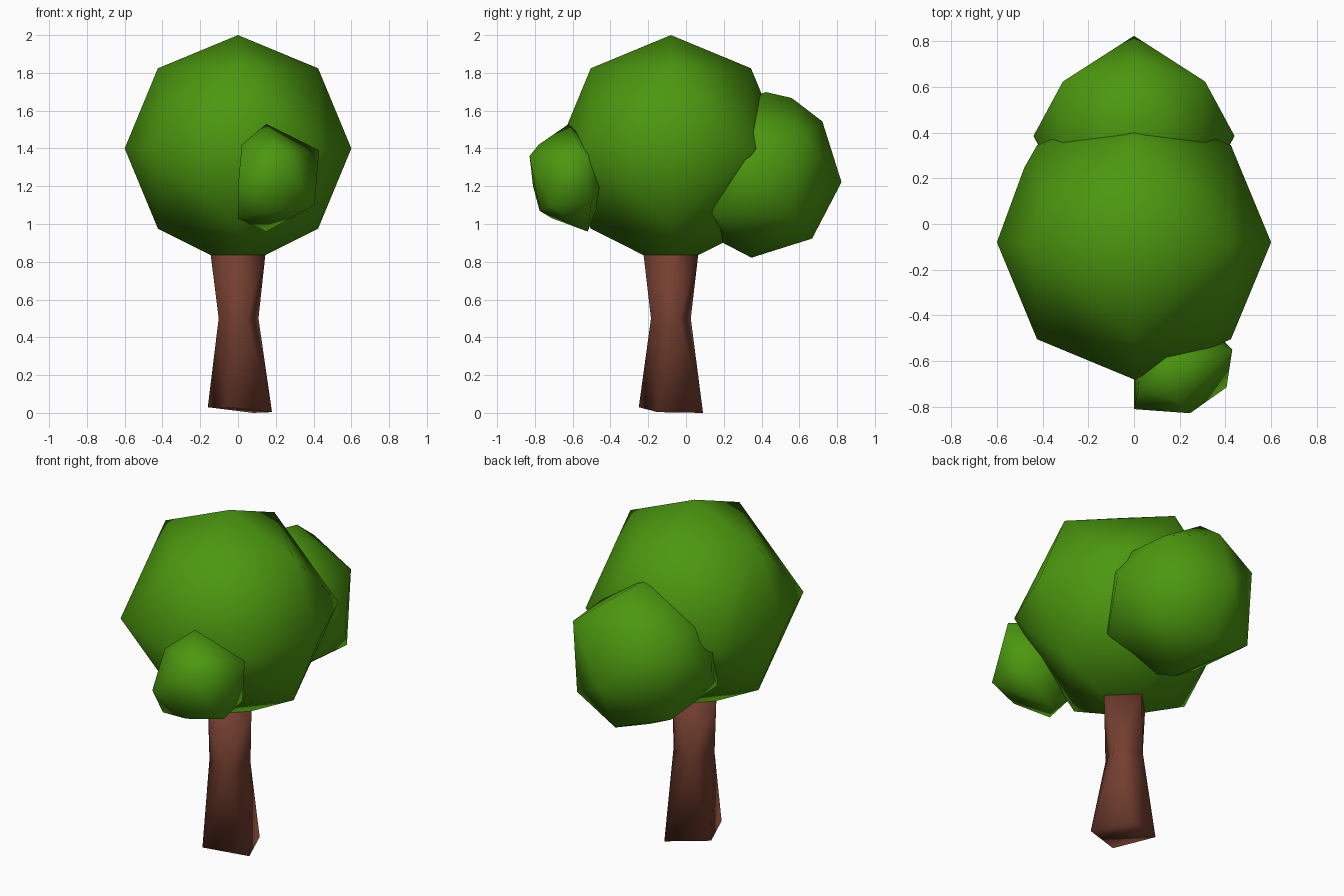
import bpy, bmesh, math
from mathutils import Vector, Matrix

if "Cube" in bpy.data.objects:
    bpy.data.objects.remove(bpy.data.objects["Cube"])


def material(name, rgb):
    m = bpy.data.materials.new(name)
    m.diffuse_color = (*rgb, 1.0)
    m.use_nodes = True
    m.node_tree.nodes["Principled BSDF"].inputs["Base Color"].default_value = m.diffuse_color
    return m


LEAF = material("leaf green", (0.072, 0.31, 0.005))
BARK = material("bark brown", (0.175, 0.049, 0.029))


def finish(name, bm, mat):
    bmesh.ops.recalc_face_normals(bm, faces=bm.faces)
    for f in bm.faces:
        f.smooth = True
    me = bpy.data.meshes.new(name)
    bm.to_mesh(me)
    bm.free()
    me.materials.append(mat)
    ob = bpy.data.objects.new(name, me)
    bpy.context.collection.objects.link(ob)
    return ob


def hull(name, points, mat):
    bm = bmesh.new()
    for p in points:
        bm.verts.new(p)
    res = bmesh.ops.convex_hull(bm, input=bm.verts[:])
    spare = [v for v in bm.verts if not v.link_faces]
    bmesh.ops.delete(bm, geom=spare, context='VERTS')
    return finish(name, bm, mat)


def ball(centre, radius, tilt=0.0):
    """Octahedron points plus the midpoints of its edges, pushed to a sphere."""
    rot = Matrix.Rotation(math.radians(tilt), 3, 'X')
    pts = []
    for x in (-1, 0, 1):
        for y in (-1, 0, 1):
            for z in (-1, 0, 1):
                if abs(x) + abs(y) + abs(z) in (1, 2):
                    d = Vector((x, y, z)).normalized() * radius
                    pts.append(Vector(centre) + rot @ d)
    return pts


# Main crown: bottom point replaced by a small diamond where the trunk joins
CY = -0.08
crown = [p for p in ball((0, CY, 1.4), 0.6) if p.z > 0.85]
crown += [Vector((0.145 * dx, CY + 0.145 * dy, 0.835))
          for dx, dy in ((1, 0), (0, 1), (-1, 0), (0, -1))]
crown.append(Vector((-0.48, 0.247, 1.4)))
hull("main_crown", crown, LEAF)

# Back foliage lobe, tilted
back = ball((0, 0.385, 1.26), 0.44, 40)
back.append(Vector((0, 0.56, 1.667)))
hull("back_foliage", back, LEAF)

# Small front foliage lobe
hull("front_foliage", [
    (0, -0.81, 1.2), (0.245, -0.828, 1.36), (0.405, -0.715, 1.1),
    (0.43, -0.55, 1.39), (0.15, -0.52, 0.96), (0, -0.71, 1.03),
    (0.2, -0.775, 1.07), (0.15, -0.62, 1.53), (0.2, -0.78, 1.42),
    (0.02, -0.72, 1.42), (0.1, -0.4, 1.3), (0.0, -0.5, 1.08),
    (0.38, -0.5, 1.12)], LEAF)

# Trunk: four-sided, twisting from crown to an uneven foot
bm = bmesh.new()
rings = []
for cx, r, turn, heights in (
        (0.0, 0.145, 0.0, (0.84,) * 4),
        (0.003, 0.114, 22.5, (0.5,) * 4),
        (0.01, 0.184, 67.5, (0.0, 0.03, 0.03, 0.004))):
    ring = []
    for i, z in enumerate(heights):
        a = math.radians(turn + 90 * i)
        ring.append(bm.verts.new((cx + r * math.cos(a), CY + r * math.sin(a), z)))
    rings.append(ring)
for i in range(4):
    j = (i + 1) % 4
    t, m, b = rings
    # upper half: outward diagonal from the waist to the next top corner
    bm.faces.new((t[i], t[j], m[i]))
    bm.faces.new((m[i], t[j], m[j]))
    # lower half: outward diagonal from the next waist corner to the foot
    bm.faces.new((m[i], m[j], b[i]))
    bm.faces.new((b[i], m[j], b[j]))
bm.faces.new(rings[0])
bm.faces.new(rings[2])
finish("trunk", bm, BARK)
